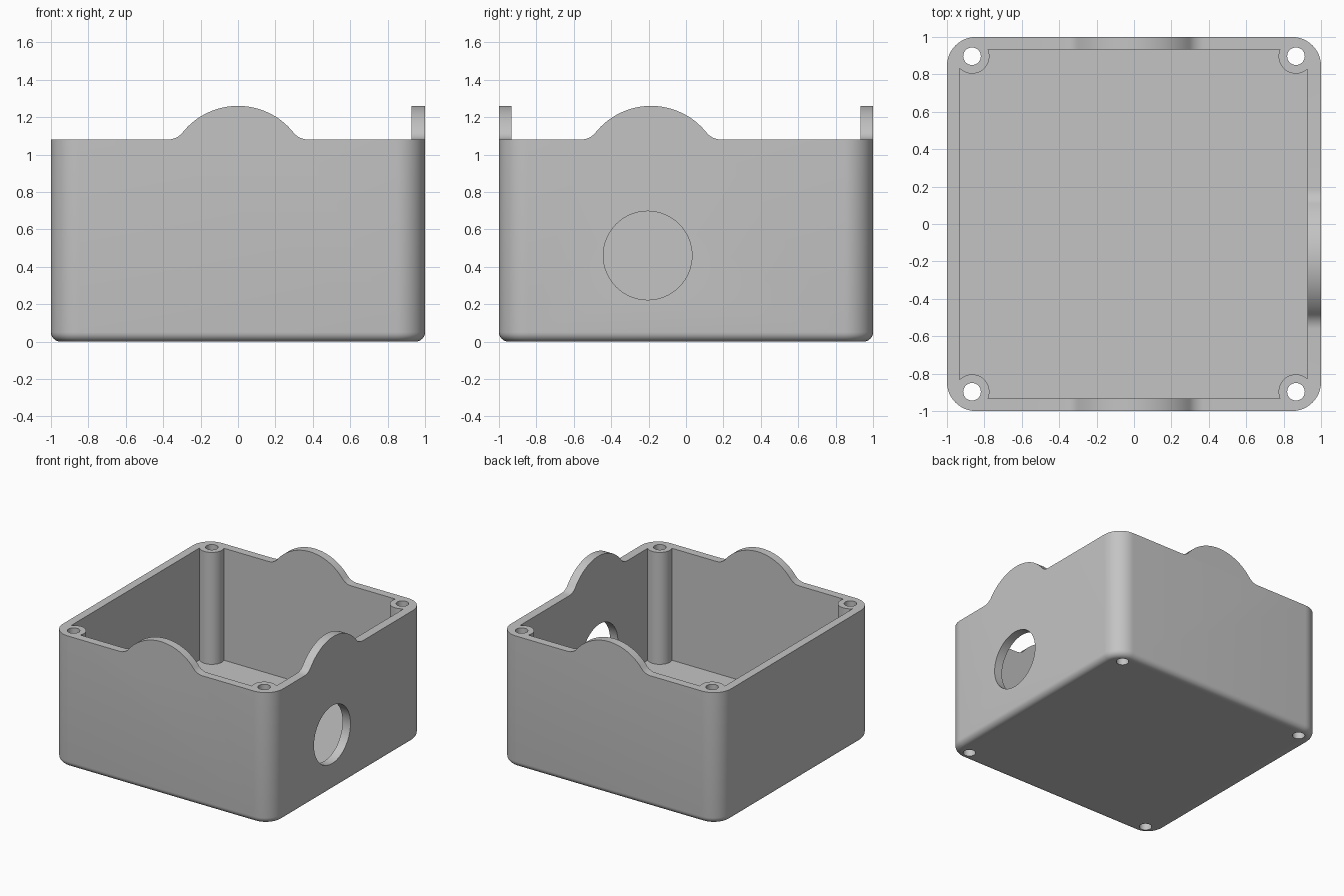
import bpy, bmesh, math
from mathutils import Matrix

cube = bpy.data.objects.get("Cube")
if cube:
    bpy.data.objects.remove(cube, do_unlink=True)

TOP, FLOOR, WALL = 1.08, 0.16, 0.067
POST_X, POST_Y = 0.866, 0.897
CORNERS = [(sx * POST_X, sy * POST_Y) for sx in (-1, 1) for sy in (-1, 1)]

grey = bpy.data.materials.new("plain grey")
grey.use_nodes = True
grey.diffuse_color = (0.55, 0.55, 0.55, 1)
grey.node_tree.nodes["Principled BSDF"].inputs["Base Color"].default_value = (0.55, 0.55, 0.55, 1)


def to_object(name, bm):
    bmesh.ops.recalc_face_normals(bm, faces=bm.faces)
    mesh = bpy.data.meshes.new(name)
    bm.to_mesh(mesh)
    bm.free()
    mesh.materials.append(grey)
    obj = bpy.data.objects.new(name, mesh)
    bpy.context.collection.objects.link(obj)
    return obj


def box_bm(lo, hi):
    bm = bmesh.new()
    bmesh.ops.create_cube(bm, size=1)
    for v in bm.verts:
        v.co = [(a + b) / 2 + c * (b - a) for a, b, c in zip(lo, hi, v.co)]
    return bm


def cylinder(name, radius, depth, matrix, segments=48):
    bm = bmesh.new()
    bmesh.ops.create_cone(bm, cap_ends=True, segments=segments, radius1=radius,
                          radius2=radius, depth=depth, matrix=matrix)
    return to_object(name, bm)


def boolean(target, tool, operation):
    mod = target.modifiers.new(operation, 'BOOLEAN')
    mod.operation, mod.solver, mod.object = operation, 'EXACT', tool
    bpy.context.view_layer.objects.active = target
    bpy.ops.object.modifier_apply(modifier=mod.name)
    bpy.data.objects.remove(tool, do_unlink=True)


def hump(name, matrix):
    """Arched tab with filleted feet, flush with the outside of a wall."""
    big, small, centre = 0.38, 0.10, 0.88
    foot_z = TOP + small
    foot_x = math.sqrt((big + small) ** 2 - (foot_z - centre) ** 2)
    ang = math.atan2(foot_x, foot_z - centre)
    n = 8
    half = []
    for i in range(n + 1):                      # fillet, from the rim upwards
        a = ang * i / n
        half.append((foot_x - small * math.sin(a), foot_z - small * math.cos(a)))
    for i in range(1, 2 * n):                   # crown
        a = ang * (1 - i / (2 * n))
        half.append((big * math.sin(a), centre + big * math.cos(a)))
    outline = [(foot_x, 1.0)] + half + [(0, centre + big)]
    outline += [(-x, z) for x, z in reversed(half)] + [(-foot_x, 1.0)]
    bm = bmesh.new()
    face = bm.faces.new([bm.verts.new((x, -1, z)) for x, z in outline])
    out = bmesh.ops.extrude_face_region(bm, geom=[face])
    for v in out["geom"]:
        if isinstance(v, bmesh.types.BMVert):
            v.co.y = -0.9
    bm.transform(matrix)
    return to_object(name, bm)


# Outer shell: block with rounded corners and a rounded bottom edge
bm = box_bm((-1, -1, 0), (1, 1, TOP))
upright = [e for e in bm.edges if abs(e.verts[0].co.z - e.verts[1].co.z) > 0.5]
bmesh.ops.bevel(bm, geom=upright, offset=0.155, segments=12, profile=0.5, affect='EDGES')
bottom = [e for e in bm.edges if all(v.co.z < 1e-4 for v in e.verts)]
bmesh.ops.bevel(bm, geom=bottom, offset=0.05, segments=6, profile=0.5, affect='EDGES')
box = to_object("enclosure_box", bm)

# Arched tabs on the front, back and left walls
boolean(box, hump("front_tab", Matrix()), 'UNION')
boolean(box, hump("back_tab", Matrix.Rotation(math.pi, 4, 'Z')), 'UNION')
side = Matrix.Translation((0, -0.187, 0)) @ Matrix.Rotation(math.pi / 2, 4, 'Z')
boolean(box, hump("side_tab", side), 'UNION')

# Cavity, leaving a screw post in every corner
inner = 1 - WALL
cavity = to_object("cavity_cutter", box_bm((-inner, -inner, FLOOR), (inner - 0.005, inner, 1.5)))
for x, y in CORNERS:
    boolean(cavity, cylinder("post", 0.093, 2, Matrix.Translation((x, y, 0.8))), 'DIFFERENCE')
boolean(box, cavity, 'DIFFERENCE')

# Screw holes through the posts
for x, y in CORNERS:
    boolean(box, cylinder("screw_hole", 0.047, 3, Matrix.Translation((x, y, 0.5)), 32), 'DIFFERENCE')

# Round cable opening in the left wall
place = Matrix.Translation((1, -0.205, 0.46)) @ Matrix.Rotation(math.pi / 2, 4, 'Y')
boolean(box, cylinder("cable_opening", 0.237, 0.4, place, 64), 'DIFFERENCE')

bpy.ops.object.select_all(action='DESELECT')
box.select_set(True)
bpy.context.view_layer.objects.active = box
bpy.ops.object.shade_smooth_by_angle(angle=math.radians(30))
